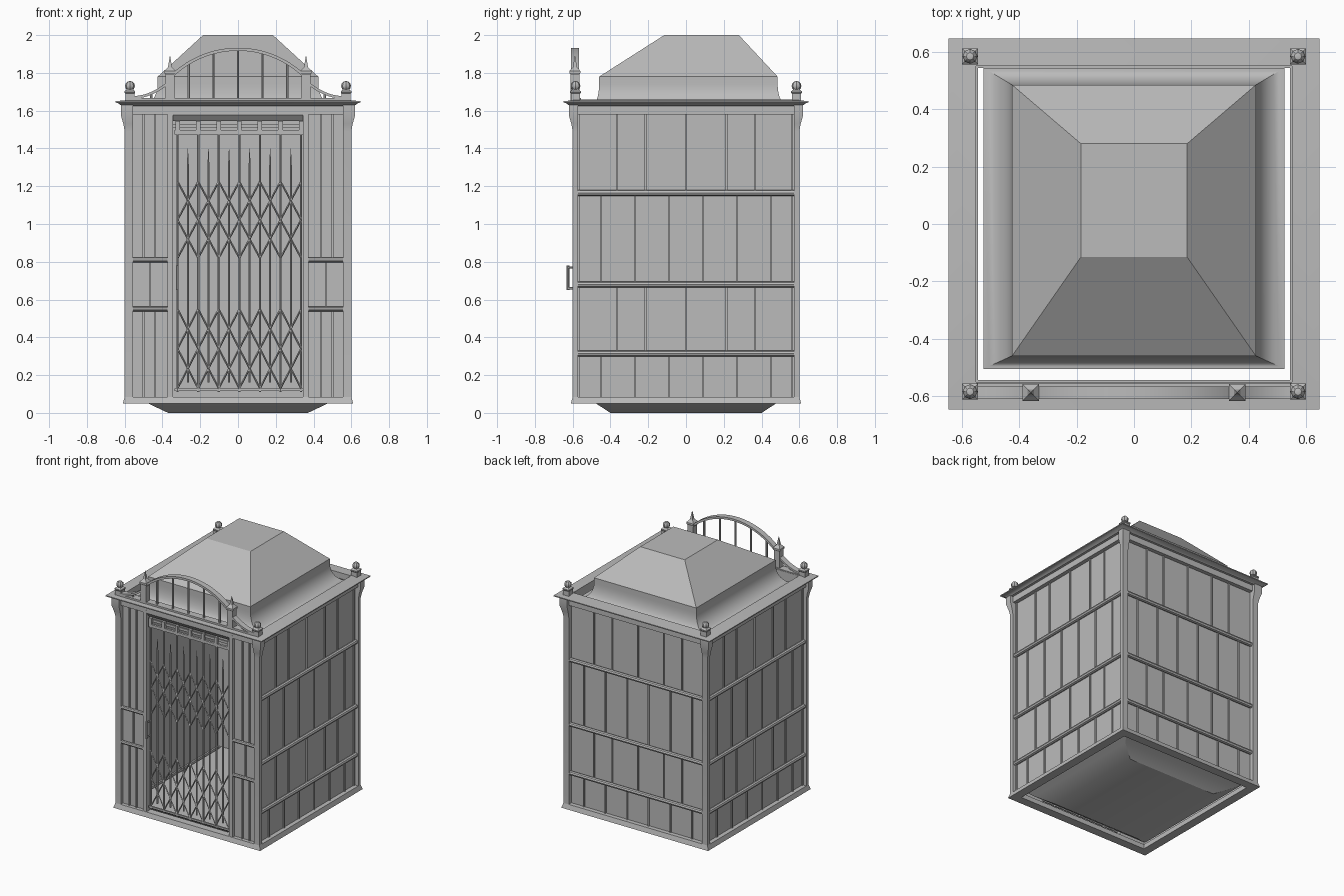
import bpy, bmesh, math
from mathutils import Matrix, Vector

cube = bpy.data.objects.get("Cube")
if cube:
    bpy.data.objects.remove(cube)

grey = bpy.data.materials.new("plain_grey")
grey.use_nodes = True
grey.diffuse_color = (0.5, 0.5, 0.5, 1)
grey.node_tree.nodes["Principled BSDF"].inputs["Base Color"].default_value = (0.5, 0.5, 0.5, 1)


def finish(name, bm):
    bmesh.ops.recalc_face_normals(bm, faces=bm.faces[:])
    mesh = bpy.data.meshes.new(name)
    bm.to_mesh(mesh)
    bm.free()
    mesh.materials.append(grey)
    obj = bpy.data.objects.new(name, mesh)
    bpy.context.collection.objects.link(obj)
    bpy.ops.object.select_all(action='DESELECT')
    obj.select_set(True)
    bpy.context.view_layer.objects.active = obj
    bpy.ops.object.shade_smooth_by_angle(angle=math.radians(30))
    return obj


def loft(bm, rects, ring=False):
    """Stack rectangles (x0, x1, y0, y1, z); ring joins last to first."""
    loops = [[bm.verts.new(p) for p in ((a, c, z), (b, c, z), (b, d, z), (a, d, z))]
             for a, b, c, d, z in rects]
    pairs = list(zip(loops, loops[1:]))
    if ring:
        pairs.append((loops[-1], loops[0]))
    else:
        bm.faces.new(loops[0][::-1])
        bm.faces.new(loops[-1])
    for lo, hi in pairs:
        for i in range(4):
            j = (i + 1) % 4
            bm.faces.new((lo[i], lo[j], hi[j], hi[i]))
    return [v for loop in loops for v in loop]


def box(bm, x0, x1, y0, y1, z0, z1):
    return loft(bm, [(x0, x1, y0, y1, z0), (x0, x1, y0, y1, z1)])


def square(x, y, r, z):
    return (x - r, x + r, y - r, y + r, z)


def rod(bm, p, q, r=0.006, sides=6, r2=None):
    p, q = Vector(p), Vector(q)
    d = q - p
    m = Matrix.Translation((p + q) / 2) @ d.to_track_quat('Z', 'Y').to_matrix().to_4x4()
    bmesh.ops.create_cone(bm, cap_ends=True, segments=sides, radius1=r,
                          radius2=r if r2 is None else r2, depth=d.length, matrix=m)


def ribbon(bm, path, half, y0, y1):
    """Flat bar following a path of (x, z) points."""
    rows = []
    for i, (x, z) in enumerate(path):
        a, b = path[max(i - 1, 0)], path[min(i + 1, len(path) - 1)]
        t = Vector((b[0] - a[0], b[1] - a[1])).normalized()
        nx, nz = -t.y * half, t.x * half
        rows.append([bm.verts.new(p) for p in ((x - nx, y0, z - nz), (x + nx, y0, z + nz),
                                               (x + nx, y1, z + nz), (x - nx, y1, z - nz))])
    bm.faces.new(rows[0])
    bm.faces.new(rows[-1])
    for r, s in zip(rows, rows[1:]):
        for i in range(4):
            j = (i + 1) % 4
            bm.faces.new((r[i], r[j], s[j], s[i]))


def frame(name, profile):
    bm = bmesh.new()
    loft(bm, [(-e, e, -e, e, z) for e, z in profile], ring=True)
    finish(name, bm)


# Base frame, frieze and cornice
frame("base_frame", [(0.545, 0.05), (0.61, 0.05), (0.6, 0.085), (0.545, 0.085)])
frame("frieze", [(0.555, 1.58), (0.597, 1.58), (0.597, 1.63), (0.555, 1.63)])
frame("cornice", [(0.552, 1.625), (0.615, 1.625), (0.635, 1.64), (0.648, 1.643),
                  (0.648, 1.65), (0.552, 1.66)])

# Floor pan
bm = bmesh.new()
loft(bm, [(-0.37, 0.37, -0.4, 0.4, 0), (-0.48, 0.48, -0.48, 0.48, 0.052),
          (-0.525, 0.525, -0.505, 0.545, 0.075), (-0.525, 0.525, -0.505, 0.545, 0.085)])
finish("floor_pan", bm)

# Roof with a coved foot
bm = bmesh.new()
rects = []
for i in range(9):
    a = math.pi / 2 * (1 - i / 8)
    k, z = 1 - math.cos(a), 1.74 - 0.12 * math.sin(a)
    x = 0.425 + 0.1 * k
    rects.append((-x, x, -0.46 - 0.045 * k, 0.485 + 0.06 * k, z))
rects += [(-0.425, 0.425, -0.46, 0.485, 1.78), (-0.185, 0.185, -0.115, 0.28, 2.0)]
loft(bm, rects)
finish("roof", bm)

# Corner posts with flared heads, and finials
posts, finials = bmesh.new(), bmesh.new()
for sx in (-1, 1):
    for sy in (-1, 1):
        def corner(out, z):
            xs = sorted((sx * 0.555, sx * out))
            ys = sorted((sy * 0.572, sy * out))
            return (*xs, *ys, z)
        loft(posts, [corner(o, z) for o, z in
                     ((0.6, 0.06), (0.6, 1.49), (0.607, 1.53), (0.62, 1.575), (0.62, 1.63))])
        x, y = sx * 0.572, sy * 0.585
        loft(finials, [square(x, y, r, z) for r, z in
                       ((0.024, 1.645), (0.024, 1.69), (0.028, 1.695), (0.028, 1.703), (0.013, 1.715))])
        bmesh.ops.create_uvsphere(finials, u_segments=8, v_segments=6, radius=0.026,
                                  matrix=Matrix.Translation((x, y, 1.731)))
finish("corner_posts", posts)
finish("finials", finials)

# Side and back walls: recessed panel, rails and staggered battens
RAILS = (0.085, 0.315, 0.68, 1.165, 1.58)
WIDE = (-0.45, -0.27, -0.09, 0.09, 0.27, 0.45)
NARROW = (-0.365, -0.215, 0, 0.215, 0.365)
for name, angle in (("right_wall", 180), ("left_wall", 0), ("back_wall", 90)):
    bm = bmesh.new()
    box(bm, 0.557, 0.567, -0.575, 0.575, 0.07, 1.6)
    for z in RAILS[1:-1]:
        rod(bm, (0.58, -0.575, z), (0.58, 0.575, z), 0.016, 8)
    for i in range(4):
        for u in (WIDE if i % 2 == 0 else NARROW):
            box(bm, 0.567, 0.576, u - 0.005, u + 0.005, RAILS[i], RAILS[i + 1])
    bm.transform(Matrix.Rotation(math.radians(angle), 4, 'Z'))
    finish(name, bm)

# Front panels beside the door, with jambs
bm, jambs = bmesh.new(), bmesh.new()
for s in (-1, 1):
    box(bm, *sorted((s * 0.36, s * 0.575)), -0.572, -0.56, 0.07, 1.6)
    for z in (0.55, 0.81):
        rod(bm, (s * 0.37, -0.585, z), (s * 0.56, -0.585, z), 0.013, 8)
    for us, z0, z1 in (((0.5, 0.44), 0.085, 0.55), ((0.465,), 0.55, 0.81), ((0.5, 0.44), 0.81, 1.58)):
        for u in us:
            box(bm, s * u - 0.005, s * u + 0.005, -0.582, -0.57, z0, z1)
    box(jambs, *sorted((s * 0.343, s * 0.373)), -0.598, -0.558, 0.07, 1.6)
finish("front_panels", bm)
finish("door_jambs", jambs)

# Door head and sliding track
bm = bmesh.new()
loft(bm, [(-0.345, 0.345, -0.568, -0.558, 1.545), (-0.345, 0.345, -0.596, -0.558, 1.578),
          (-0.345, 0.345, -0.596, -0.558, 1.6)])
box(bm, -0.345, 0.345, -0.572, -0.56, 1.512, 1.53)
finish("door_track", bm)

# Folding lattice gate
Y = -0.578
xs = [-0.32 + 0.109 * i for i in range(7)]
bm = bmesh.new()
for x in xs:
    rod(bm, (x, Y, 0.11), (x, Y, 1.5), 0.007)
    box(bm, x - 0.012, x + 0.012, Y - 0.01, Y + 0.01, 1.495, 1.545)
for x in xs[:-1]:
    rod(bm, (x + 0.0545, Y, 0.16), (x + 0.0545, Y, 1.31), 0.006)
    rod(bm, (x + 0.0545, Y, 1.31), (x + 0.0545, Y, 1.4), 0.006, r2=0.001)
for z0, z1 in ((0.13, 0.55), (0.82, 1.225)):
    for i in range(7):
        for step in (-1, 1):
            n = max(0, min(2, 6 - i if step > 0 else i))
            for top in (True, False):
                if n == 0 or (n == 2 and not top):
                    continue
                a, d = (z1, z0 - z1) if top else (z0, z1 - z0)
                rod(bm, (xs[i], Y - 0.006 * step, a),
                    (xs[i + step * n], Y - 0.006 * step, a + d * n / 2), 0.005, 4)
box(bm, -0.335, 0.343, Y - 0.008, Y + 0.008, 1.475, 1.497)
box(bm, -0.335, 0.343, Y - 0.006, Y + 0.006, 0.115, 0.128)
finish("lattice_gate", bm)

# Gate handle
bm = bmesh.new()
for z in (0.66, 0.77):
    rod(bm, (-0.322, Y, z), (-0.322, -0.625, z), 0.006)
rod(bm, (-0.322, -0.625, 0.65), (-0.322, -0.625, 0.78), 0.007)
finish("gate_handle", bm)

# Arched cresting above the door
Y0, Y1, YM = -0.61, -0.567, -0.588
bm = bmesh.new()
R = 0.505


def arch_z(x):
    return 1.925 - R + math.sqrt(R * R - x * x)


box(bm, -0.55, 0.55, Y0, -0.555, 1.645, 1.667)
ribbon(bm, [(x, arch_z(x)) for x in (-0.36 + 0.03 * i for i in range(25))], 0.008, Y0, Y1)
for x in (-0.26, -0.13, 0, 0.13, 0.26):
    rod(bm, (x, YM, 1.66), (x, YM, arch_z(x)), 0.007)
for s in (-1, 1):
    ribbon(bm, [(s * (0.36 + 0.02 * i), 1.67 + 0.085 * (1 - i / 10) ** 2) for i in range(11)],
           0.007, Y0, Y1)
    rod(bm, (s * 0.46, YM, 1.66), (s * 0.46, YM, 1.69), 0.007)
    loft(bm, [square(s * 0.36, YM, r, z) for r, z in
              ((0.023, 1.65), (0.023, 1.79), (0.029, 1.8), (0.029, 1.81), (0.011, 1.83), (0.001, 1.89))])
finish("arched_cresting", bm)
